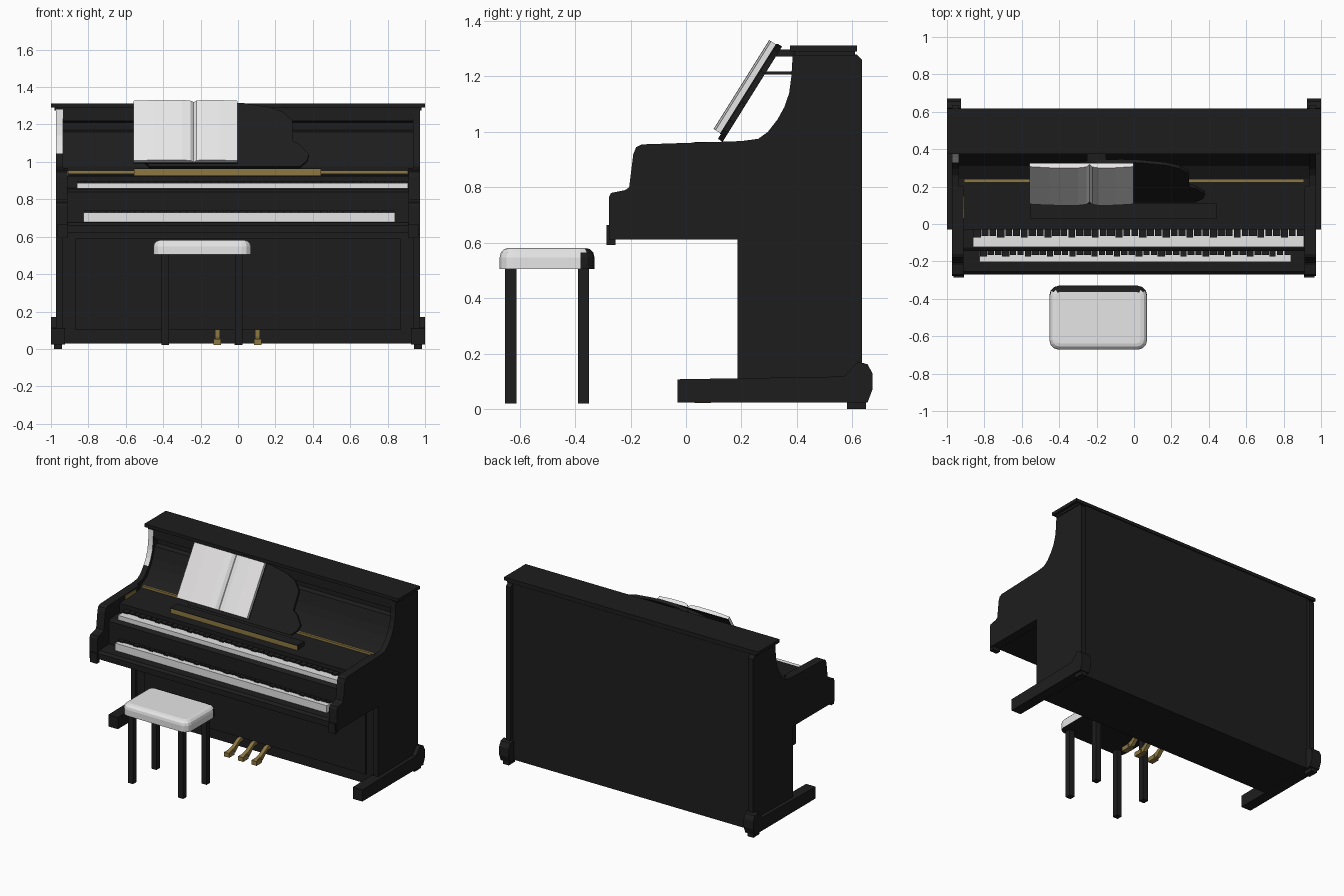
import bpy, bmesh, math
from mathutils import Vector


def material(name, rgb):
    m = bpy.data.materials.new(name)
    m.diffuse_color = (*rgb, 1)
    return m


BLACK = material("black_lacquer", (0.0125, 0.0125, 0.0125))
WHITE = material("soft_white", (0.80, 0.79, 0.79))
GOLD = material("brass", (0.27, 0.19, 0.055))


def finish(name, bm, *mats):
    bmesh.ops.recalc_face_normals(bm, faces=bm.faces)
    me = bpy.data.meshes.new(name)
    bm.to_mesh(me)
    bm.free()
    for m in mats:
        me.materials.append(m)
    ob = bpy.data.objects.new(name, me)
    bpy.context.collection.objects.link(ob)
    return ob


def prism(name, pts, a, b, axis, mat, top_bevel=0.0):
    """Extrude a 2D outline from a to b along an axis, optionally rounding the far rim."""
    place = {"X": lambda p, t: (t, p[0], p[1]),
             "Y": lambda p, t: (p[0], t, p[1]),
             "Z": lambda p, t: (p[0], p[1], t)}[axis]
    bm = bmesh.new()
    lo = [bm.verts.new(place(p, a)) for p in pts]
    hi = [bm.verts.new(place(p, b)) for p in pts]
    n = len(pts)
    bm.faces.new(lo)
    cap = bm.faces.new(hi[::-1])
    for i in range(n):
        j = (i + 1) % n
        bm.faces.new((lo[i], hi[i], hi[j], lo[j]))
    if top_bevel:
        bmesh.ops.recalc_face_normals(bm, faces=bm.faces)
        bmesh.ops.bevel(bm, geom=list(cap.edges), offset=top_bevel, segments=3,
                        profile=0.5, affect="EDGES")
    return finish(name, bm, mat)


def box(name, x0, x1, y0, y1, z0, z1, mat=BLACK):
    return prism(name, [(x0, y0), (x1, y0), (x1, y1), (x0, y1)], z0, z1, "Z", mat)


# Main body: stepped section carrying both key rows and the coved upper panel
body = [(0.612, 0.03), (0.612, 1.28), (0.39, 1.28), (0.39, 1.22), (0.43, 1.21),
        (0.43, 1.17), (0.40, 1.16), (0.39, 1.13), (0.375, 1.08), (0.35, 1.03),
        (0.31, 0.975), (0.24, 0.94), (-0.03, 0.925),
        (-0.03, 0.86), (-0.125, 0.855), (-0.145, 0.84), (-0.145, 0.68),
        (-0.255, 0.675), (-0.27, 0.66), (-0.27, 0.62), (0.20, 0.62), (0.20, 0.03)]
prism("piano_body", body, -0.945, 0.945, "X", BLACK)
box("bottom_panel", -0.87, 0.87, 0.19, 0.21, 0.10, 0.59)
box("lid_moulding", -0.98, 0.98, 0.39, 0.61, 1.275, 1.295)
box("lid", -1.0, 1.0, 0.375, 0.617, 1.29, 1.312)

# Side panels, arms, feet and casters on both sides
side = [(0.635, 0.05), (0.635, 1.26), (0.615, 1.28), (0.385, 1.28), (0.38, 1.20),
        (0.372, 1.14), (0.355, 1.09), (0.33, 1.045), (0.295, 1.00), (0.26, 0.975),
        (0.20, 0.967), (-0.16, 0.955), (-0.18, 0.945), (-0.19, 0.92), (-0.205, 0.80),
        (-0.22, 0.79), (-0.27, 0.78), (-0.278, 0.765), (-0.278, 0.613),
        (0.185, 0.613), (0.185, 0.05)]
arm = side[10:19] + [(0.20, 0.613)]
foot = [(-0.03, 0.025), (-0.03, 0.108), (0.57, 0.118), (0.62, 0.172), (0.655, 0.162),
        (0.672, 0.13), (0.672, 0.07), (0.655, 0.025)]
for s, label in ((-1, "left"), (1, "right")):
    panel = prism(label + "_side_panel", side, s * 0.935, s * 0.973, "X", BLACK)
    prism(label + "_arm", arm, s * 0.912, s * 0.972, "X", BLACK)
    prism(label + "_foot", foot, s * 0.925, s * 1.0, "X", BLACK)
    box(label + "_arm_block", s * 0.91, s * 0.965, -0.287, -0.255, 0.592, 0.665)
    box(label + "_caster", s * 0.94, s * 0.985, 0.58, 0.65, 0.0, 0.03)
    if s < 0:  # pale front edge on the upper left panel
        panel.data.materials.append(WHITE)
        for f in panel.data.polygons:
            if f.normal.y < -0.5 and f.center.z > 1.05:
                f.material_index = 1


# Two key rows: white slab with closely packed black keys along the back
def key_row(label, x0, x1, y0, y1, z0, z1, depth, count):
    box(label + "_white_keys", x0, x1, y0, y1, z0, z1, WHITE)
    w = (x1 - x0) / count
    bm = bmesh.new()
    for i in range(count):
        wide = 0.98 if i % 7 in (0, 3) else 0.84
        length = depth + (0.008 if i % 3 == 0 else 0.0)
        r = bmesh.ops.create_cube(bm, size=1)
        for v in r["verts"]:
            v.co = Vector((x0 + (i + 0.5 + v.co.x * wide) * w,
                           y1 - length / 2 + v.co.y * length,
                           z1 + 0.002 + v.co.z * 0.014))
    finish(label + "_black_keys", bm, BLACK)


key_row("upper", -0.86, 0.91, -0.122, -0.03, 0.857, 0.888, 0.035, 42)
key_row("lower", -0.825, 0.84, -0.202, -0.14, 0.678, 0.73, 0.025, 42)

# Brass hinge strips and the music shelf
box("left_brass_strip", -0.91, -0.55, 0.222, 0.24, 0.93, 0.955, GOLD)
box("right_brass_strip", 0.29, 0.91, 0.222, 0.24, 0.93, 0.955, GOLD)
box("brass_hinge", -0.915, -0.905, 0.03, 0.15, 0.925, 0.955, GOLD)
box("music_shelf", -0.555, 0.445, 0.034, 0.11, 0.92, 0.962)
prism("shelf_brass_front", [(0.04, 0.924), (0.04, 0.961), (0.031, 0.961), (0.031, 0.924)],
      -0.555, 0.445, "X", GOLD)
box("shelf_top", -0.555, 0.445, 0.030, 0.11, 0.961, 0.964)

# Tilted music desk with an open book
half = [(0.0, 0.405), (0.10, 0.40), (0.24, 0.375), (0.31, 0.345), (0.36, 0.29),
        (0.365, 0.16), (0.40, 0.14), (0.45, 0.08), (0.44, 0.04), (0.40, 0.0)]
desk = [(x - 0.07, y) for x, y in half] + [(-x - 0.07, y) for x, y in half[:0:-1]]
pages = [(-0.558, 0.004), (-0.558, 0.024), (-0.45, 0.031), (-0.30, 0.032), (-0.255, 0.026),
         (-0.237, 0.010), (-0.222, 0.026), (-0.19, 0.032), (-0.10, 0.031),
         (-0.004, 0.024), (-0.004, 0.004)]
tilted = [
    prism("music_desk", desk, -0.02, 0.0, "Z", BLACK),
    box("book_cover", -0.56, -0.002, 0.02, 0.402, 0.0, 0.004),
    prism("book_pages", pages, 0.022, 0.40, "Y", WHITE),
]
for ob in tilted:
    ob.rotation_euler.x = math.radians(58)
    ob.location = (0, 0.115, 0.975)
box("desk_prop", -0.25, -0.15, 0.275, 0.42, 1.208, 1.218)
box("desk_top_stop", -0.25, -0.15, 0.32, 0.39, 1.272, 1.298)

# Three brass pedals
lever = [(0.21, 0.08), (0.21, 0.104), (0.165, 0.104), (0.10, 0.066), (0.03, 0.05),
         (0.03, 0.022), (0.11, 0.03), (0.165, 0.08)]
for x, label in ((-0.11, "left"), (0.0, "middle"), (0.105, "right")):
    prism(label + "_pedal", lever, x - 0.013, x + 0.013, "X", GOLD)
    box(label + "_pedal_toe", x - 0.02, x + 0.02, 0.03, 0.09, 0.022, 0.052, GOLD)

# Stool: padded seat with round corners, dark at the back and underneath, four legs
corners = ((0.02, -0.38, 0), (-0.402, -0.38, 90), (-0.402, -0.622, 180), (0.02, -0.622, 270))
outline = [(cx + 0.05 * math.cos(math.radians(a + d)), cy + 0.05 * math.sin(math.radians(a + d)))
           for cx, cy, a in corners for d in (0, 30, 60, 90)]
seat = prism("stool_seat", outline, 0.505, 0.582, "Z", WHITE, 0.034)
seat.data.materials.append(BLACK)
for f in seat.data.polygons:
    if f.normal.y > 0.2 or f.normal.z < -0.6:
        f.material_index = 1
for x, sx in ((-0.39, "left"), (0.005, "right")):
    for y, sy in ((-0.63, "front"), (-0.367, "back")):
        box(f"stool_{sy}_{sx}_leg", x - 0.02, x + 0.02, y - 0.022, y + 0.018, 0.02, 0.52)
